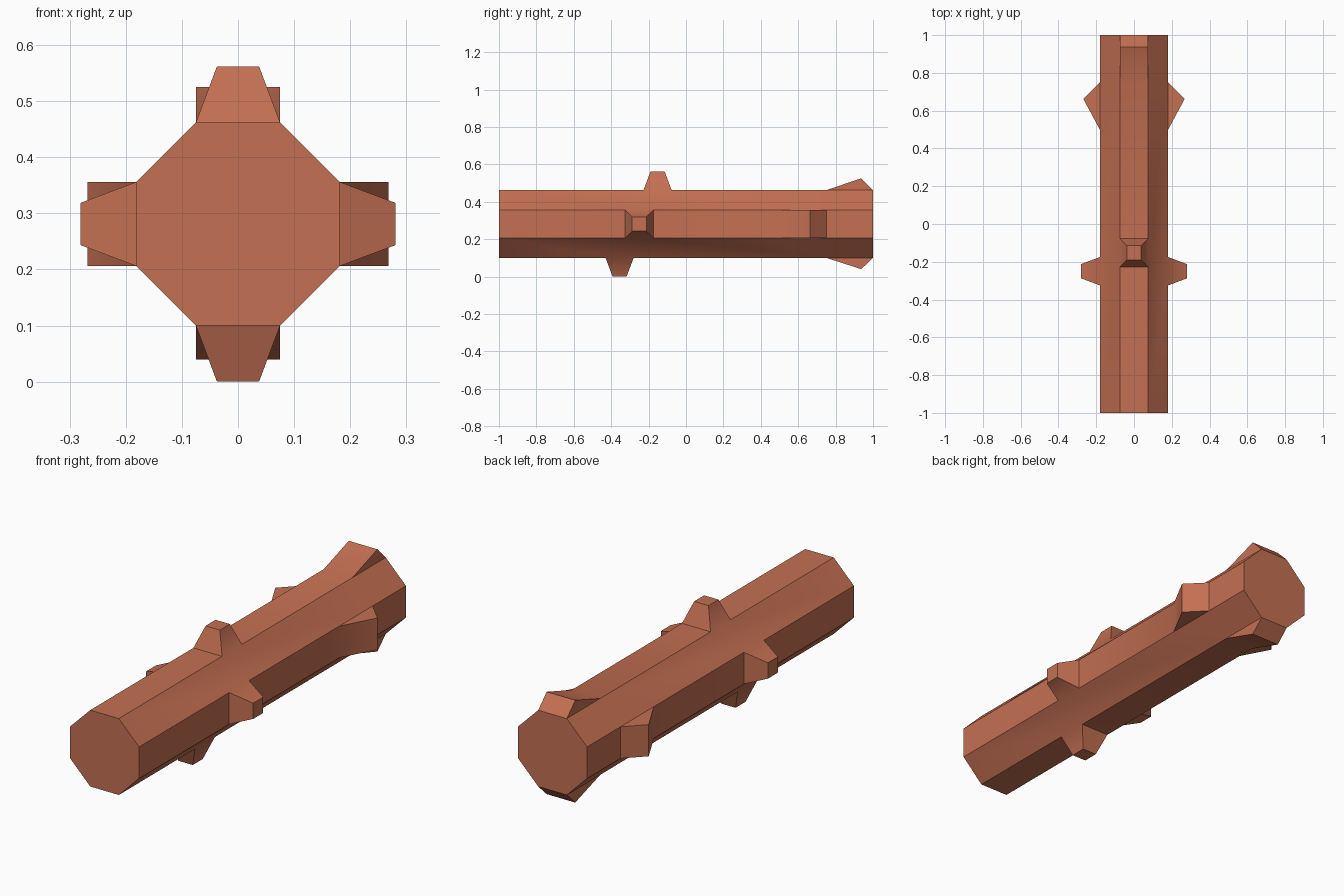
import bpy, bmesh
from math import radians, sin, cos
from mathutils import Vector

if "Cube" in bpy.data.objects:
    bpy.data.objects.remove(bpy.data.objects["Cube"])

R, CZ = 0.196, 0.281      # octagon radius and axis height
bm = bmesh.new()


def direction(deg):
    a = radians(deg)
    return Vector((cos(a), 0, sin(a)))


def corner_line(deg, ys):
    p = direction(deg) * R + Vector((0, 0, CZ))
    return [bm.verts.new((p.x, y, p.z)) for y in ys]


def raise_face(face, normal, height, peak=None):
    """Pull a face out into a tapered stud, or a ridged wedge if peak is given."""
    top = bmesh.ops.extrude_discrete_faces(bm, faces=[face])["faces"][0]
    mid = top.calc_center_median()
    for v in top.verts:
        if peak is None:
            v.co = mid + (v.co - mid) * 0.5
        else:
            v.co.y = peak
        v.co += normal * height


# Each main side: angle, stud start, wedge start, wedge peak, wedge height
sides = [(0, -0.325, 0.50, 0.662, 0.087),
         (90, -0.227, 0.75, 0.937, 0.063),
         (180, -0.325, 0.50, 0.662, 0.087),
         (270, -0.43, 0.75, 0.937, 0.060)]

lines, bumps = [], []
for deg, stud, wedge, peak, height in sides:
    ys = [-1, stud, stud + 0.15, wedge, wedge + 0.25]
    if ys[-1] < 1:
        ys.append(1)
    a, b = corner_line(deg - 22.5, ys), corner_line(deg + 22.5, ys)
    strip = [bm.faces.new((a[i], a[i + 1], b[i + 1], b[i])) for i in range(len(ys) - 1)]
    n = direction(deg)
    bumps += [(strip[1], n, 0.1, None), (strip[3], n, height, peak)]
    lines += [a, b]

# Diagonal sides and end caps
for k in range(1, 8, 2):
    bm.faces.new(lines[k] + lines[(k + 1) % 8][::-1])
for end in (0, -1):
    bm.faces.new([line[end] for line in lines])

# Studs and wedges
for bump in bumps:
    raise_face(*bump)
bmesh.ops.remove_doubles(bm, verts=bm.verts[:], dist=0.0005)
bmesh.ops.recalc_face_normals(bm, faces=bm.faces[:])

mesh = bpy.data.meshes.new("studded_bar")
bm.to_mesh(mesh)
bm.free()
bar = bpy.data.objects.new("studded_bar", mesh)
bpy.context.collection.objects.link(bar)

clay = bpy.data.materials.new("clay_red")
clay.diffuse_color = (0.55, 0.16, 0.085, 1)
clay.use_nodes = True
clay.node_tree.nodes["Principled BSDF"].inputs["Base Color"].default_value = clay.diffuse_color
mesh.materials.append(clay)

bpy.context.view_layer.objects.active = bar
bar.select_set(True)
bpy.ops.object.shade_smooth_by_angle(angle=radians(30))
